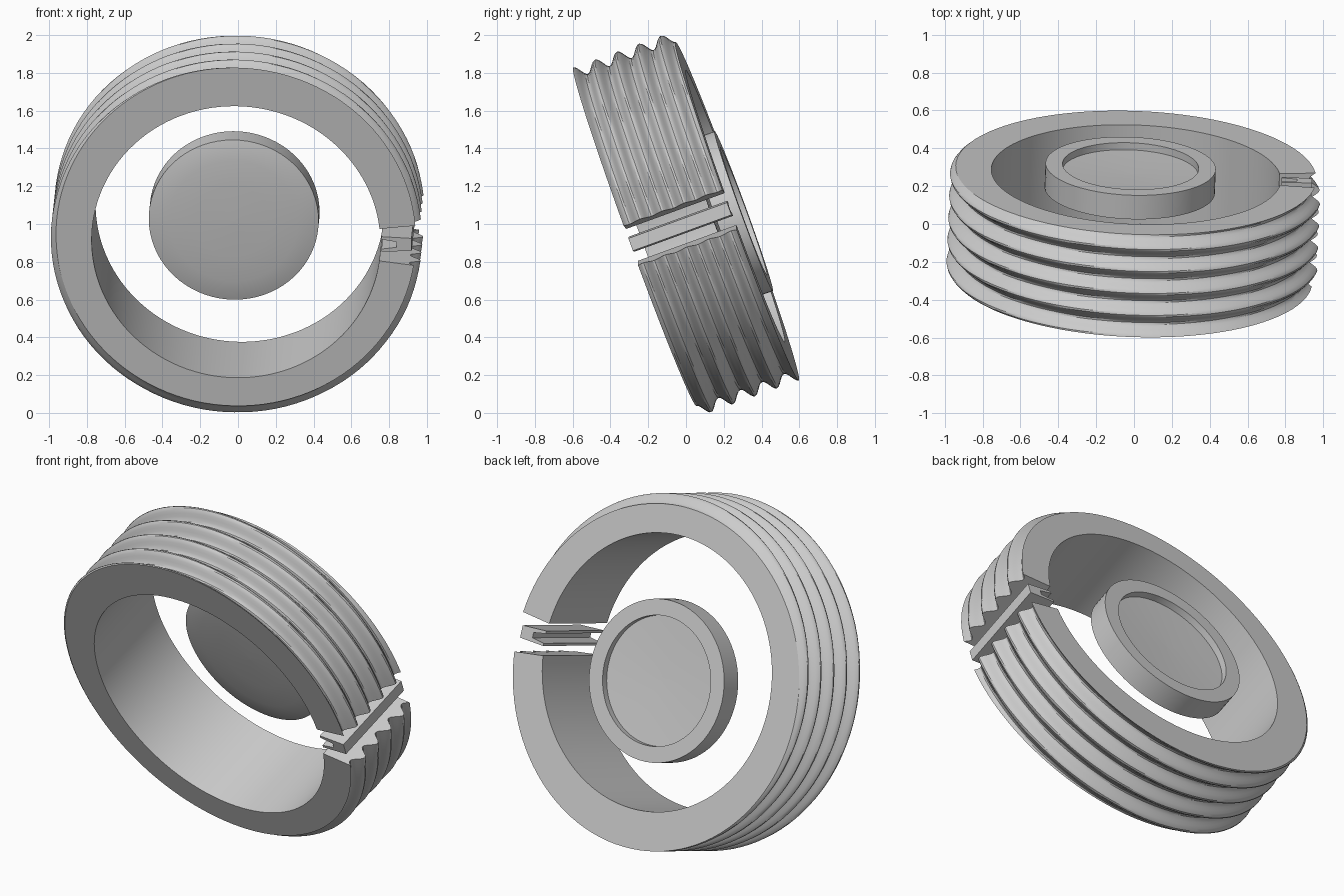
import bpy
import bmesh
from math import sin, cos, pi, radians
from mathutils import Euler, Vector

if "Cube" in bpy.data.objects:
    bpy.data.objects.remove(bpy.data.objects["Cube"], do_unlink=True)

# Shared grey material
grey = bpy.data.materials.new("plain grey")
grey.use_nodes = True
colour = (0.6, 0.6, 0.6, 1)
grey.diffuse_color = colour
grey.node_tree.nodes["Principled BSDF"].inputs["Base Color"].default_value = colour

# Local frame: x right, y up the ring plane, z out of the ring's front face
TILT = Euler((radians(110), 0, radians(-2.3)))
CENTRE = Vector((0, 0, 1))
HALF = 0.278
PITCH = HALF * 2 / 4.5


def loft(name, loops, closed):
    """Skin equal-length closed loops; cap the ends unless the row is closed."""
    bm = bmesh.new()
    rows = [[bm.verts.new(p) for p in loop] for loop in loops]
    pairs = list(zip(rows, rows[1:]))
    if closed:
        pairs.append((rows[-1], rows[0]))
    for a, b in pairs:
        n = len(a)
        for i in range(n):
            j = (i + 1) % n
            bm.faces.new((a[i], a[j], b[j], b[i]))
    if not closed:
        bm.faces.new(rows[0])
        bm.faces.new(rows[-1])
    bmesh.ops.recalc_face_normals(bm, faces=bm.faces)
    mesh = bpy.data.meshes.new(name)
    bm.to_mesh(mesh)
    bm.free()
    mesh.materials.append(grey)
    obj = bpy.data.objects.new(name, mesh)
    bpy.context.collection.objects.link(obj)
    obj.location = CENTRE
    obj.rotation_euler = TILT
    bpy.ops.object.select_all(action="DESELECT")
    obj.select_set(True)
    bpy.context.view_layer.objects.active = obj
    bpy.ops.object.shade_smooth_by_angle(angle=radians(30))
    return obj


# Split ring with a helical thread outside and a plain bore
def ring_section(angle, steps=54, bore=0.765):
    points = [(bore, HALF)]
    for i in range(steps + 1):
        d = 2 * HALF * i / steps
        wave = cos(2 * pi * d / PITCH - (angle - pi / 2))
        points.append((0.953 + 0.029 * wave, HALF - d))
    points.append((bore, -HALF))
    return [(r * cos(angle), r * sin(angle), w) for r, w in points]


start, end, segments = radians(5.5), radians(352), 108
loft("threaded_ring",
     [ring_section(start + (end - start) * i / segments) for i in range(segments + 1)],
     closed=False)

# Forked key standing in the gap
fork = [(0.93, -0.05), (0.93, 0.02), (0.77, 0.03), (0.77, 0.015),
        (0.85, 0), (0.85, -0.03), (0.77, -0.04), (0.77, -0.055)]
loft("gap_key", [[(x, y, w) for x, y in fork] for w in (-HALF, HALF)], closed=False)

# Central disc: gently domed front, raised rim and shallow recess behind
BACK, FRONT = -0.31, -0.175
profile = [(0.004, FRONT + 0.03), (0.2, FRONT + 0.027), (0.34, FRONT + 0.02),
           (0.41, FRONT + 0.01), (0.45, FRONT), (0.45, BACK), (0.36, BACK),
           (0.36, BACK + 0.04), (0.2, BACK + 0.047), (0.004, BACK + 0.05)]
sides = 72
rings = [[(r * cos(2 * pi * i / sides) - 0.03, r * sin(2 * pi * i / sides) - 0.04, w)
          for i in range(sides)] for r, w in profile]
loft("centre_disc", rings, closed=False)
